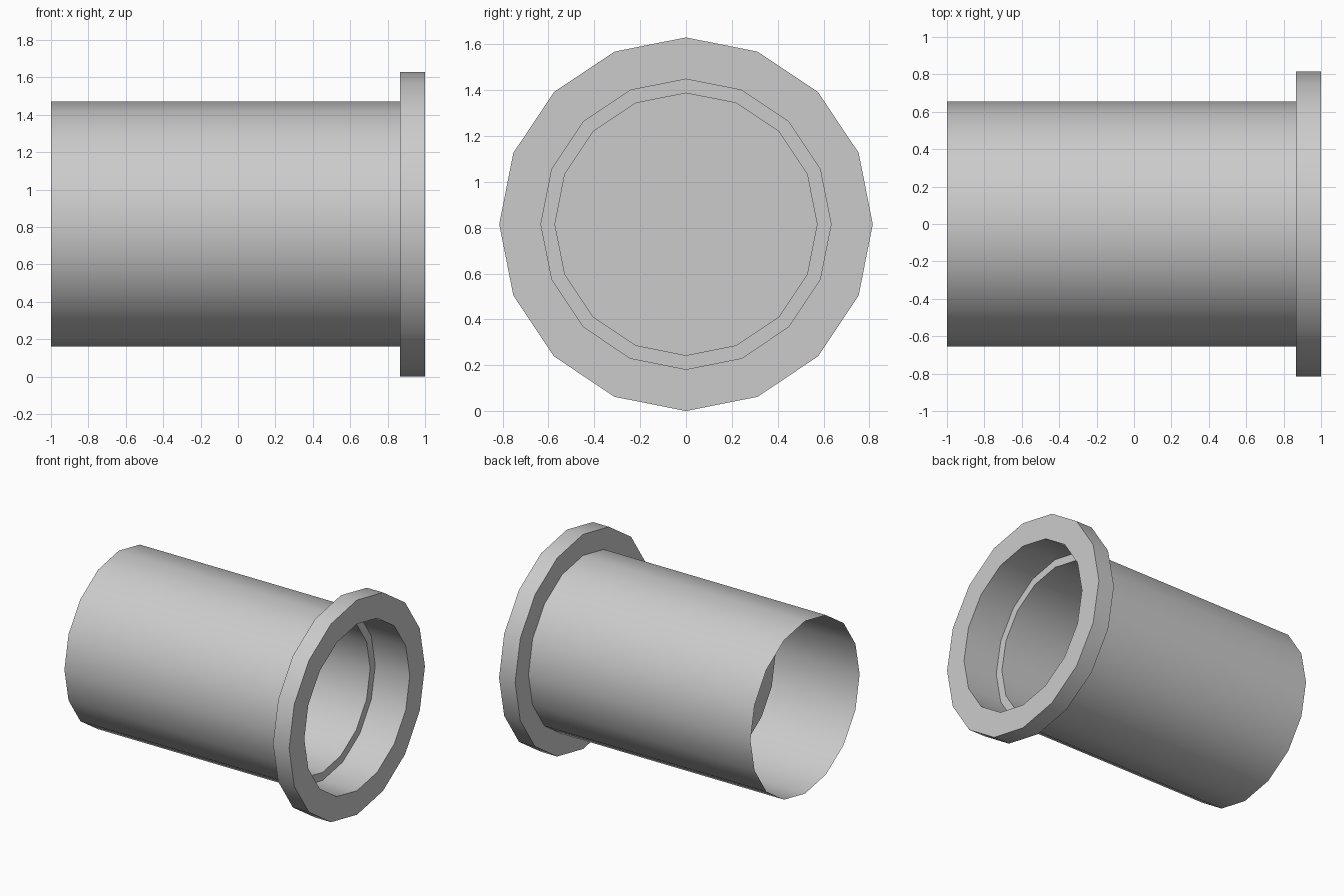
import bpy, bmesh, math

if "Cube" in bpy.data.objects:
    bpy.data.objects.remove(bpy.data.objects["Cube"])

SIDES = 16
AXIS_Z = 0.815


def lathe_x(name, profile, cap_last=False):
    """Revolve (x, radius) points around the horizontal axis."""
    bm = bmesh.new()
    rings = []
    for x, r in profile:
        rings.append([bm.verts.new((x, r * math.sin(2 * math.pi * i / SIDES),
                                    AXIS_Z + r * math.cos(2 * math.pi * i / SIDES)))
                      for i in range(SIDES)])
    for a, b in zip(rings, rings[1:]):
        for i in range(SIDES):
            j = (i + 1) % SIDES
            bm.faces.new((a[i], b[i], b[j], a[j]))
    if cap_last:
        bm.faces.new(rings[-1])
    bmesh.ops.recalc_face_normals(bm, faces=bm.faces)
    # the open skin must face outwards: check the first outer face
    bm.faces.ensure_lookup_table()
    f = bm.faces[0]
    c = f.calc_center_median()
    if f.normal.y * c.y + f.normal.z * (c.z - AXIS_Z) < 0:
        bmesh.ops.reverse_faces(bm, faces=bm.faces)
    mesh = bpy.data.meshes.new(name)
    bm.to_mesh(mesh)
    bm.free()
    obj = bpy.data.objects.new(name, mesh)
    bpy.context.collection.objects.link(obj)
    bpy.context.view_layer.objects.active = obj
    obj.select_set(True)
    bpy.ops.object.shade_smooth_by_angle(angle=math.radians(30))
    obj.select_set(False)
    return obj


# Sleeve open at the back, flange at the front, stepped bore closed by an inner wall
lathe_x("flanged_tube", [
    (-1.0, 0.655), (0.865, 0.655),    # outer sleeve
    (0.865, 0.815), (1.0, 0.815),     # flange
    (1.0, 0.633), (0.71, 0.633),      # wide front bore
    (0.71, 0.572), (-0.35, 0.572),    # narrower bore
], cap_last=True)
